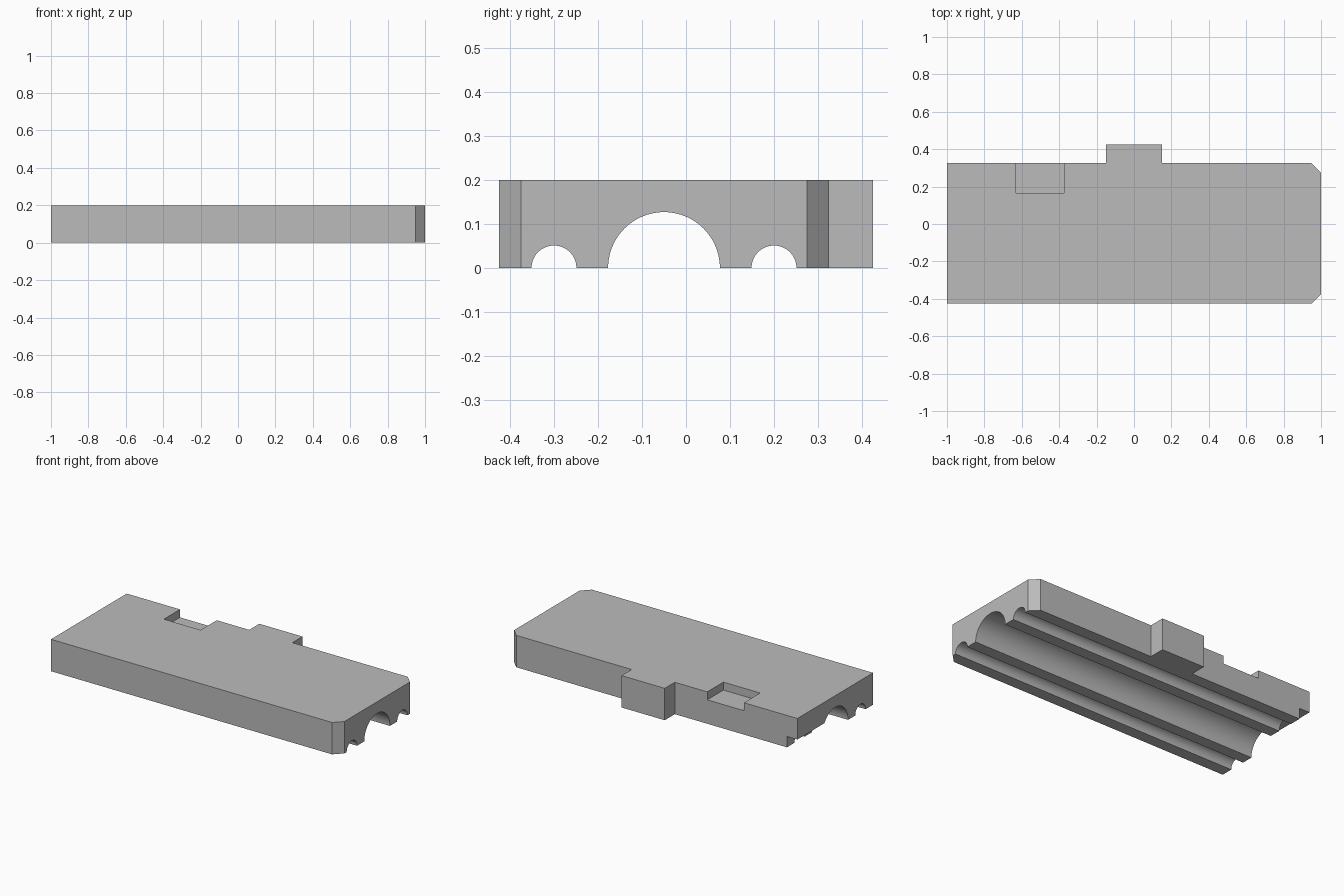
import bpy, bmesh
from math import radians
from mathutils import Matrix

cube = bpy.data.objects.get("Cube")
if cube:
    bpy.data.objects.remove(cube, do_unlink=True)

grey = bpy.data.materials.new("mid_grey")
grey.use_nodes = True
colour = (0.5, 0.5, 0.5, 1)
grey.diffuse_color = colour
grey.node_tree.nodes["Principled BSDF"].inputs["Base Color"].default_value = colour


def make_object(name, bm):
    bmesh.ops.recalc_face_normals(bm, faces=bm.faces)
    mesh = bpy.data.meshes.new(name)
    bm.to_mesh(mesh)
    bm.free()
    mesh.materials.append(grey)
    obj = bpy.data.objects.new(name, mesh)
    bpy.context.collection.objects.link(obj)
    return obj


def prism(name, outline, height):
    bm = bmesh.new()
    face = bm.faces.new([bm.verts.new((x, y, 0)) for x, y in outline])
    top = bmesh.ops.extrude_face_region(bm, geom=[face])["geom"]
    verts = [v for v in top if isinstance(v, bmesh.types.BMVert)]
    bmesh.ops.translate(bm, verts=verts, vec=(0, 0, height))
    return make_object(name, bm)


def box(name, low, high):
    bm = bmesh.new()
    size = [b - a for a, b in zip(low, high)]
    centre = [(a + b) / 2 for a, b in zip(low, high)]
    matrix = Matrix.Translation(centre) @ Matrix.Diagonal((*size, 1))
    bmesh.ops.create_cube(bm, size=1, matrix=matrix)
    return make_object(name, bm)


def rod(name, y, radius):
    bm = bmesh.new()
    matrix = Matrix.Translation((0, y, 0)) @ Matrix.Rotation(radians(90), 4, "Y")
    bmesh.ops.create_cone(bm, cap_ends=True, segments=96, radius1=radius,
                          radius2=radius, depth=2.4, matrix=matrix)
    return make_object(name, bm)


# Slab with two clipped corners and a tab on the back edge
block = prism("grooved_block", [
    (-1, -0.425), (0.95, -0.425), (1, -0.375), (1, 0.275), (0.95, 0.325),
    (0.15, 0.325), (0.15, 0.425), (-0.15, 0.425), (-0.15, 0.325), (-1, 0.325),
], 0.2)

# Long grooves, top pocket and the step under the left end
cutters = [
    rod("main_groove_cutter", -0.05, 0.127),
    rod("front_groove_cutter", -0.3, 0.051),
    rod("back_groove_cutter", 0.2, 0.051),
    box("pocket_cutter", (-0.63, 0.165, 0.15), (-0.375, 0.5, 0.3)),
    box("end_step_cutter", (-1.1, -0.05, -0.1), (-0.928, 0.5, 0.068)),
]

bpy.ops.object.select_all(action="DESELECT")
block.select_set(True)
bpy.context.view_layer.objects.active = block
for cutter in cutters:
    cutter.hide_render = True
    mod = block.modifiers.new(cutter.name, "BOOLEAN")
    mod.operation = "DIFFERENCE"
    mod.solver = "EXACT"
    mod.object = cutter
    bpy.ops.object.modifier_apply(modifier=mod.name)
    bpy.data.objects.remove(cutter, do_unlink=True)

bpy.ops.object.shade_smooth_by_angle(angle=radians(25))
